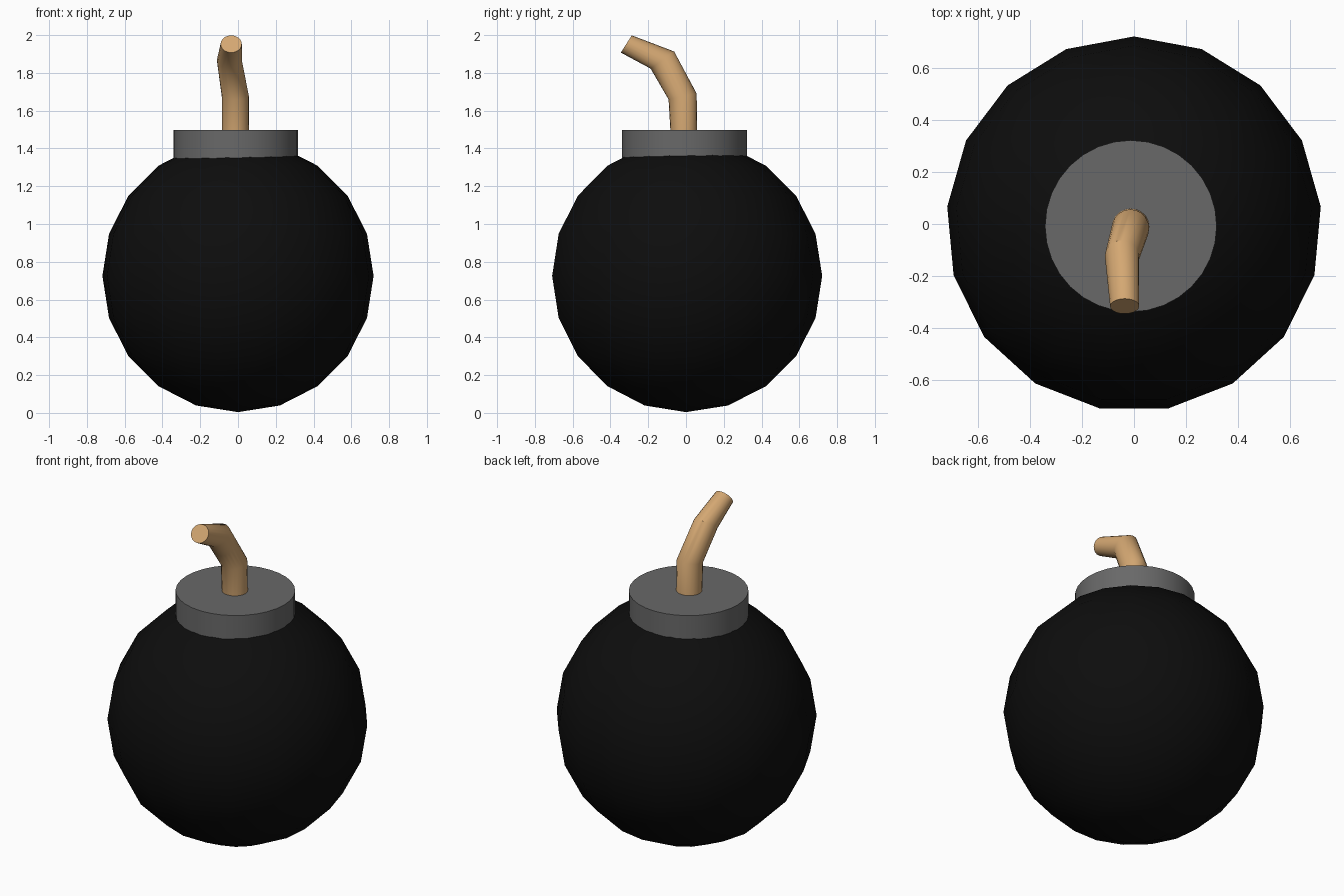
import bpy, bmesh, math
from mathutils import Matrix, Vector

if "Cube" in bpy.data.objects:
    bpy.data.objects.remove(bpy.data.objects["Cube"])


def material(name, rgb):
    m = bpy.data.materials.new(name)
    m.diffuse_color = (*rgb, 1)
    m.use_nodes = True
    m.node_tree.nodes["Principled BSDF"].inputs["Base Color"].default_value = m.diffuse_color
    return m


def finish(bm, name, mat, angle=40):
    bmesh.ops.recalc_face_normals(bm, faces=bm.faces)
    mesh = bpy.data.meshes.new(name)
    bm.to_mesh(mesh)
    bm.free()
    obj = bpy.data.objects.new(name, mesh)
    bpy.context.collection.objects.link(obj)
    mesh.materials.append(mat)
    bpy.ops.object.select_all(action='DESELECT')
    obj.select_set(True)
    bpy.context.view_layer.objects.active = obj
    bpy.ops.object.shade_smooth_by_angle(angle=math.radians(angle))
    return obj


def loft(bm, rings):
    """Bridge consecutive vertex rings and cap both ends."""
    for a, b in zip(rings, rings[1:]):
        n = len(a)
        for i in range(n):
            j = (i + 1) % n
            bm.faces.new((a[i], a[j], b[j], b[i]))
    bm.faces.new(rings[0][::-1])
    bm.faces.new(rings[-1])


black = material("black", (0.004, 0.004, 0.004))
grey = material("dark_grey", (0.14, 0.14, 0.14))
tan = material("tan", (0.66, 0.39, 0.17))

# Round body: low-poly ball, 17 sides by 10 rings, one corner facing +y
bm = bmesh.new()
bmesh.ops.create_uvsphere(
    bm, u_segments=17, v_segments=10, radius=0.721)
corner = max(bm.verts, key=lambda v: round(math.hypot(v.co.x, v.co.y), 4))
turn = math.pi / 2 - math.atan2(corner.co.y, corner.co.x)
bmesh.ops.transform(
    bm, verts=bm.verts,
    matrix=Matrix.Translation((0, 0, 0.725)) @ Matrix.Rotation(turn, 4, 'Z'))
finish(bm, "body", black)

# Collar: short cylinder sunk into the top of the body
bm = bmesh.new()
bmesh.ops.create_cone(
    bm, cap_ends=True, segments=32, radius1=0.33, radius2=0.33, depth=0.165,
    matrix=Matrix.Translation((-0.012, -0.008, 1.4145)))
finish(bm, "collar", grey)

# Fuse: bent tapering tube; each ring is centre, forward tilt, half-widths
sections = [
    ((-0.013, -0.010, 1.45), 0, 0.072, 0.070),
    ((-0.014, -0.018, 1.675), 12, 0.072, 0.076),
    ((-0.046, -0.125, 1.868), 36, 0.066, 0.077),
    ((-0.036, -0.316, 1.953), 57.5, 0.056, 0.054),
]
SIDES = 20
bm = bmesh.new()
rings = []
for centre, tilt, rx, ry in sections:
    rot = Matrix.Rotation(math.radians(tilt), 3, 'X')
    ring = []
    for k in range(SIDES):
        t = 2 * math.pi * k / SIDES
        p = Vector((rx * math.cos(t), ry * math.sin(t), 0))
        ring.append(bm.verts.new(Vector(centre) + rot @ p))
    rings.append(ring)
loft(bm, rings)
finish(bm, "fuse", tan)
